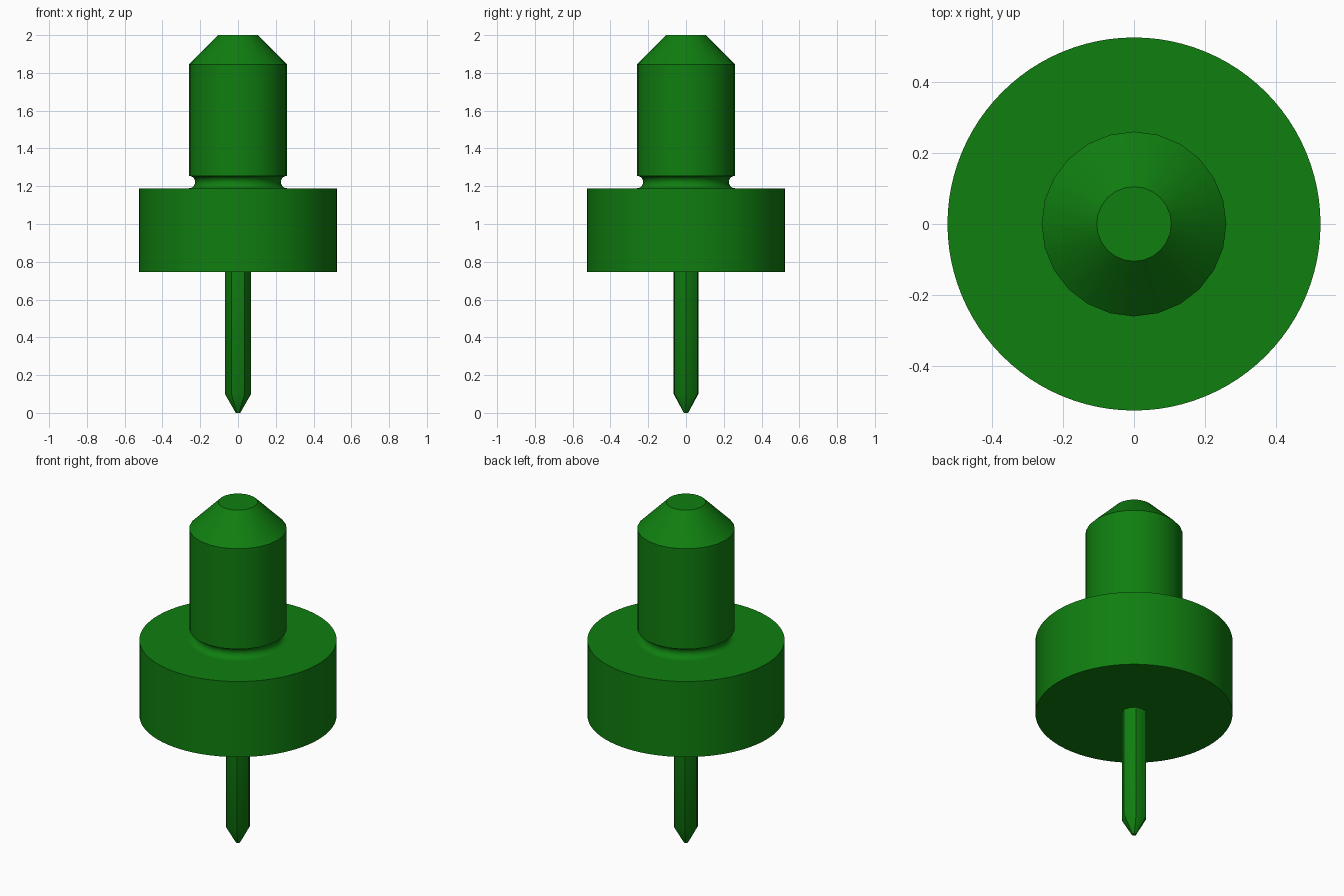
import bpy
import bmesh
from math import sin, cos, pi, radians

cube = bpy.data.objects.get("Cube")
if cube:
    bpy.data.objects.remove(cube, do_unlink=True)

green = bpy.data.materials.new("green")
green.use_nodes = True
green.diffuse_color = (0.005, 0.21, 0.005, 1)
green.node_tree.nodes["Principled BSDF"].inputs["Base Color"].default_value = green.diffuse_color


def lathe(name, profile, sides, valley=1.0):
    """Revolve (radius, z) points into a capped solid; valley scales every second radius."""
    bm = bmesh.new()
    rings = []
    for r, z in profile:
        ring = []
        for i in range(sides):
            a = 2 * pi * i / sides
            k = r * (valley if i % 2 else 1)
            ring.append(bm.verts.new((k * cos(a), k * sin(a), z)))
        rings.append(ring)
    for low, high in zip(rings, rings[1:]):
        for i in range(sides):
            j = (i + 1) % sides
            bm.faces.new((low[i], low[j], high[j], high[i]))
    bm.faces.new(rings[0][::-1])
    bm.faces.new(rings[-1])
    bmesh.ops.recalc_face_normals(bm, faces=bm.faces)
    mesh = bpy.data.meshes.new(name)
    bm.to_mesh(mesh)
    bm.free()
    mesh.materials.append(green)
    obj = bpy.data.objects.new(name, mesh)
    bpy.context.collection.objects.link(obj)
    bpy.ops.object.select_all(action="DESELECT")
    obj.select_set(True)
    bpy.context.view_layer.objects.active = obj
    bpy.ops.object.shade_smooth_by_angle(angle=radians(30))
    return obj


# Wide flange
lathe("flange", [(0.525, 0.745), (0.525, 1.189)], 96)

# Upper stud with a half-round relief groove and a chamfered top
groove = [(0.26 - 0.033 * sin(pi * i / 10), 1.222 - 0.033 * cos(pi * i / 10)) for i in range(11)]
lathe("stud", [(0.26, 1.15)] + groove + [(0.26, 1.845), (0.105, 2.0)], 24)

# Slim six-cornered pin with a blunt point
lathe("pin", [(0.012, 0), (0.069, 0.1), (0.069, 0.78)], 12, valley=0.945)
